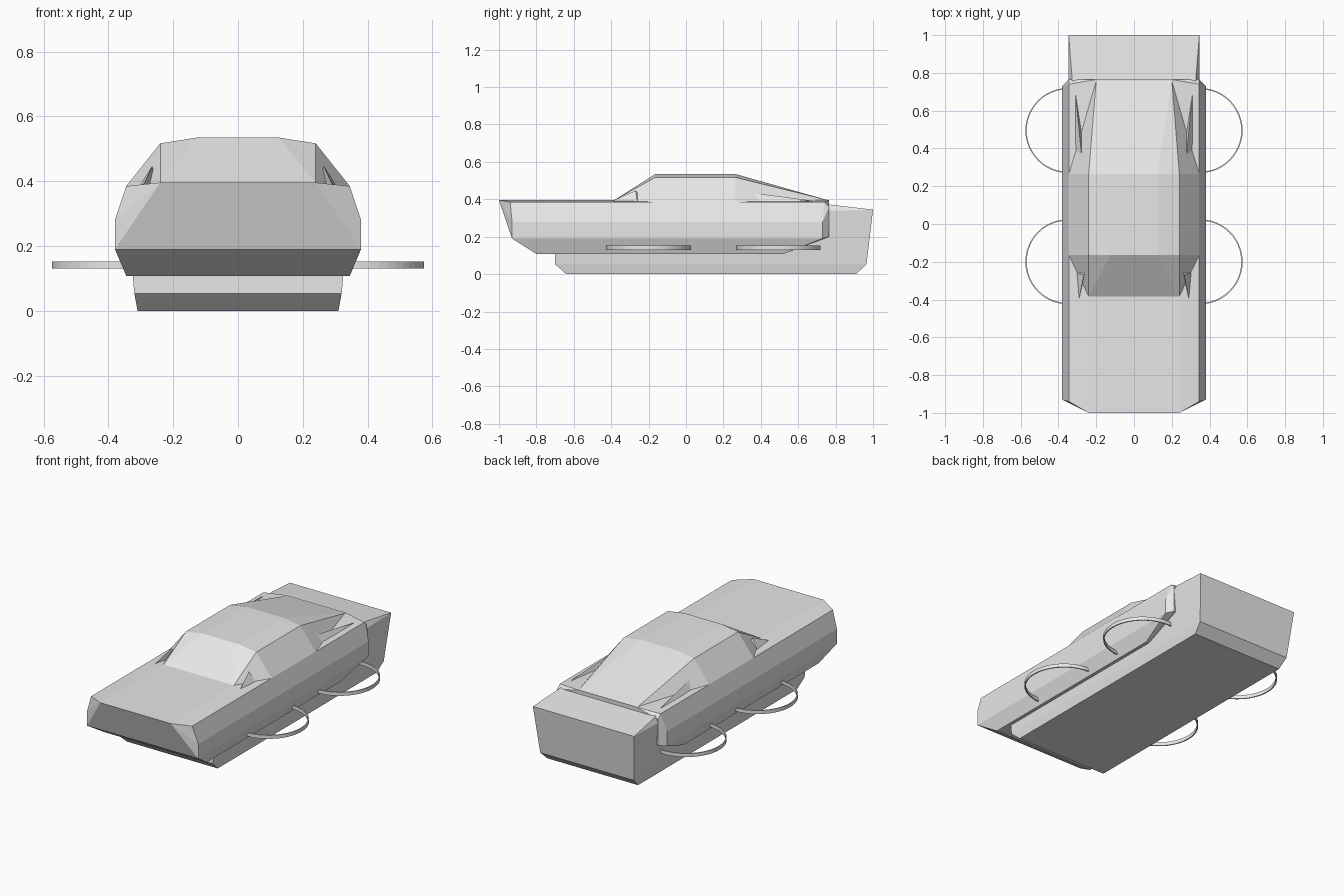
import bpy, bmesh, math

if "Cube" in bpy.data.objects:
    bpy.data.objects.remove(bpy.data.objects["Cube"])

grey = bpy.data.materials.new("light grey")
grey.diffuse_color = (0.8, 0.8, 0.8, 1)
grey.use_nodes = True
grey.node_tree.nodes["Principled BSDF"].inputs["Base Color"].default_value = grey.diffuse_color


def finish(name, bm):
    bmesh.ops.recalc_face_normals(bm, faces=bm.faces)
    me = bpy.data.meshes.new(name)
    bm.to_mesh(me)
    bm.free()
    me.materials.append(grey)
    ob = bpy.data.objects.new(name, me)
    bpy.context.collection.objects.link(ob)
    return ob


def faceted(name, half_points, sides=(1, -1)):
    """Convex faceted solid from corner points, mirrored over x."""
    bm = bmesh.new()
    for s in sides:
        for x, y, z in half_points:
            bm.verts.new((s * x, y, z))
    res = bmesh.ops.convex_hull(bm, input=bm.verts)
    junk = {g for g in res["geom_interior"] + res["geom_unused"]
            if isinstance(g, bmesh.types.BMVert)}
    bmesh.ops.delete(bm, geom=list(junk), context='VERTS')
    bmesh.ops.dissolve_limit(bm, angle_limit=math.radians(0.5),
                             verts=bm.verts, edges=bm.edges)
    return finish(name, bm)


# upper body shell with undercut nose and chamfered tail
faceted("upper_body", [
    (.24, -1, .396), (.345, -.94, .385), (.38, -.93, .28), (.38, -.93, .19),
    (.345, -.80, .108), (.345, .52, .108), (.38, .73, .19), (.38, .73, .28),
    (.345, .74, .385), (.345, .765, .36), (.345, .765, .20),
    (.24, .27, .396), (.20, .765, .396)])

# cabin with sloped front and long rear window
faceted("cabin", [
    (.125, -.165, .535), (.125, .265, .535), (.24, -.165, .517),
    (.24, .265, .517), (.345, -.165, .385), (.345, .265, .385),
    (.24, -.385, .395), (.17, .695, .412), (.20, .76, .395)])

# lower hull running out into the rear box
faceted("lower_hull", [
    (.31, -.64, 0), (.32, -.70, .053), (.342, -.70, .30),
    (.31, .91, 0), (.32, .965, .053), (.346, 1, .345),
    (.345, .75, .325), (.325, .74, .375)])

for s, side in ((1, "right"), (-1, "left")):
    # small blades at the pillar feet
    faceted("front_blade_" + side, [
        (.265, -.27, .447), (.29, -.392, .392), (.305, -.26, .385),
        (.25, -.22, .39)], (s,))
    faceted("rear_blade_" + side, [
        (.275, .335, .437), (.31, .69, .391), (.31, .335, .385),
        (.25, .30, .39)], (s,))
    # flat thin wheel hoops
    for y, end in ((-.20, "front"), (.495, "rear")):
        bm = bmesh.new()
        n = 48
        rings = []
        for r, z in ((.225, .13), (.225, .152), (.218, .152), (.218, .13)):
            rings.append([bm.verts.new((s * .35 + r * math.cos(2 * math.pi * i / n),
                                        y + r * math.sin(2 * math.pi * i / n), z))
                          for i in range(n)])
        for k in range(4):
            a, b = rings[k], rings[(k + 1) % 4]
            for i in range(n):
                j = (i + 1) % n
                bm.faces.new((a[i], a[j], b[j], b[i]))
        finish(end + "_hoop_" + side, bm)
